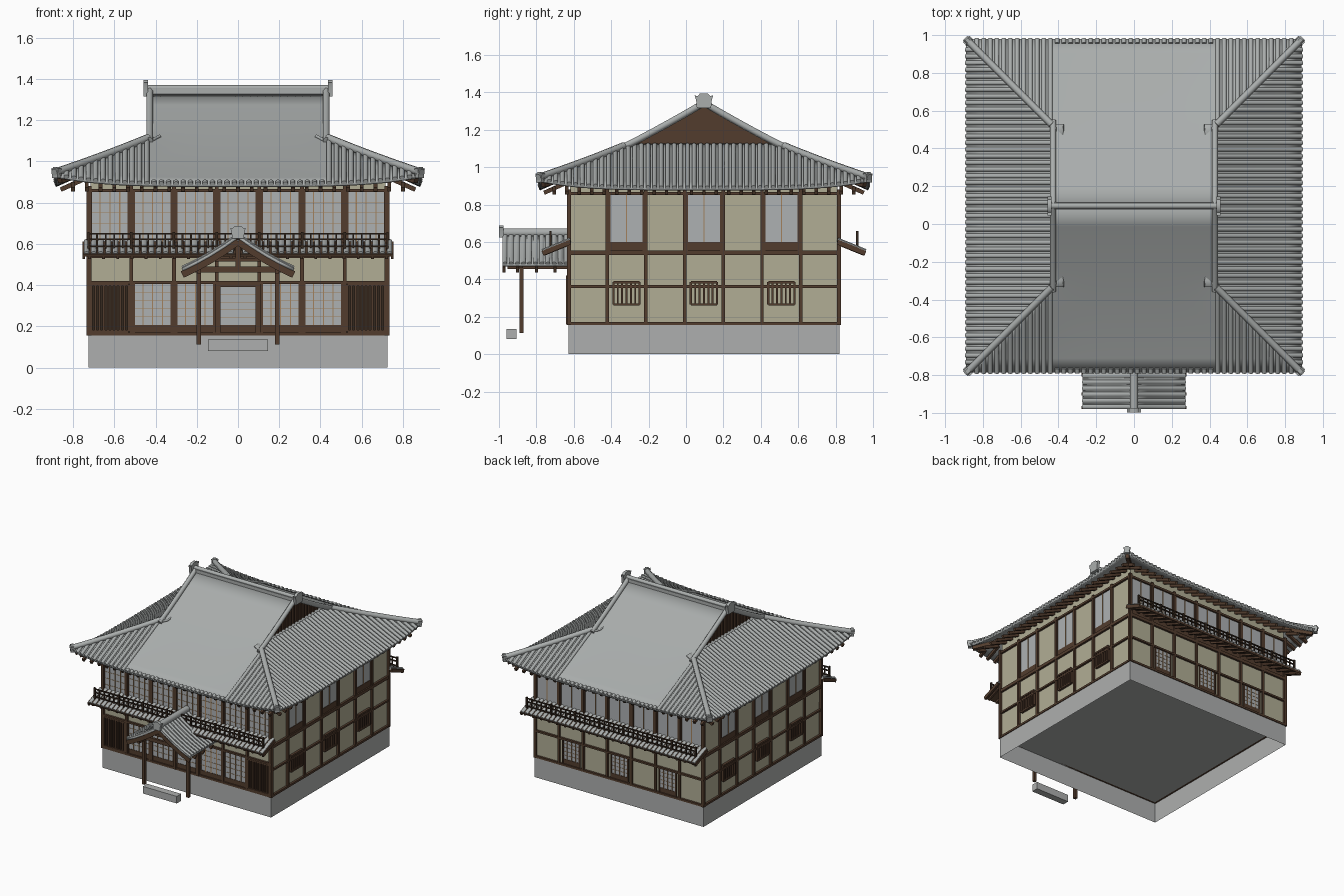
import bpy, bmesh, math
from mathutils import Vector

if "Cube" in bpy.data.objects:
    bpy.data.objects.remove(bpy.data.objects["Cube"])


def material(name, rgb):
    m = bpy.data.materials.new(name)
    m.use_nodes = True
    m.diffuse_color = (*rgb, 1)
    m.node_tree.nodes["Principled BSDF"].inputs["Base Color"].default_value = (*rgb, 1)
    return m


TILE = material("grey roof tile", (0.40, 0.42, 0.415))
STONE = material("grey stone", (0.42, 0.43, 0.425))
PLASTER = material("beige plaster", (0.44, 0.42, 0.30))
TIMBER = material("brown timber", (0.085, 0.046, 0.027))
DARK = material("dark timber", (0.035, 0.021, 0.013))
WOOD = material("light wood", (0.36, 0.22, 0.11))
GLASS = material("pale glass", (0.42, 0.44, 0.45))

CY = 0.096                   # centre of the house in y
HALF = (0.885, 0.88)         # roof half sizes in x and y
HIP = 0.45                   # run of the hipped part of the roof
WALL, BAY = 0.725, 0.207     # wall half size and bay width
BAYS = [(i - 3) * BAY for i in range(7)]
FRONT, BACK, SIDES = 0, 2, (1, 3)
parts = {}


def part(name, mat):
    if name not in parts:
        parts[name] = (bmesh.new(), mat)
    return parts[name][0]


def place(side, a, out, z):
    """Point at a along a wall, out from the centre; sides turn from the front."""
    x, y = ((a, -out), (out, a), (-a, out), (-out, -a))[side]
    return Vector((x, y + CY, z))


def box(name, mat, side, a, out, z):
    bm = part(name, mat)
    v = [bm.verts.new(place(side, p, q, r)) for p in a for q in out for r in z]
    for f in ((0, 1, 3, 2), (4, 6, 7, 5), (0, 4, 5, 1), (2, 3, 7, 6), (0, 2, 6, 4), (1, 5, 7, 3)):
        bm.faces.new([v[i] for i in f])


def sweep(name, mat, pts, w, h, n=8):
    """Capped tube of n sides along a path."""
    bm, rings = part(name, mat), []
    for i, p in enumerate(pts):
        t = (pts[min(i + 1, len(pts) - 1)] - pts[max(i - 1, 0)]).normalized()
        s = t.cross(Vector((0, 0, 1))).normalized()
        u = s.cross(t)
        k = 0.5 / math.cos(math.pi / n)
        angles = [math.pi * (2 * j + 1) / n for j in range(n)]
        rings.append([bm.verts.new(p + s * w * k * math.cos(c) + u * h * k * math.sin(c)) for c in angles])
    for r, q in zip(rings, rings[1:]):
        for j in range(n):
            bm.faces.new((r[j], r[(j + 1) % n], q[(j + 1) % n], q[j]))
    bm.faces.new(rings[0])
    bm.faces.new(rings[-1])


def sheet(name, mat, rows):
    bm = part(name, mat)
    grid = [[bm.verts.new(p) for p in r] for r in rows]
    for r, q in zip(grid, grid[1:]):
        for j in range(len(r) - 1):
            bm.faces.new((r[j], r[j + 1], q[j + 1], q[j]))


def finial(name, base, direction, w, h, depth):
    """Upright ornamental end tile with small horns."""
    bm = part(name, TILE)
    d = Vector(direction).normalized()
    s = d.cross(Vector((0, 0, 1)))
    half = ((0.38, 0), (0.42, 0.55), (0.5, 0.85), (0.34, 0.82), (0.2, 1))
    outline = list(half) + [(-x, z) for x, z in reversed(half)]
    loops = [[bm.verts.new(Vector(base) + s * x * w + Vector((0, 0, z * h)) + d * e * depth)
              for x, z in outline] for e in (-0.5, 0.5)]
    for j in range(len(outline)):
        k = (j + 1) % len(outline)
        bm.faces.new((loops[0][j], loops[0][k], loops[1][k], loops[1][j]))
    bm.faces.new(loops[0])
    bm.faces.new(loops[1])


def roof(side, a, d, dz=0.0, lifted=True):
    """Point on a main roof slope, d inward from the eave, corners swept up."""
    along, out = HALF[side % 2], HALF[1 - side % 2]
    z = 0.882 + 0.43 * d + 0.09 * d * d + dz
    if lifted and d < HIP:
        z += 0.045 * min(1, abs(a) / (along - d)) ** 4 * (1 - d / HIP)
    return place(side, a, out - d, z)


def spread(lo, hi, n):
    return [lo + (hi - lo) * i / n for i in range(n + 1)]


# Foundation, open underneath, and plaster walls
box("foundation", STONE, FRONT, (-WALL, WALL), (-WALL, WALL), (0, 0.155))
bm = part("foundation", STONE)
bm.faces.ensure_lookup_table()
bmesh.ops.delete(bm, geom=[f for f in bm.faces if f.calc_center_median().z < 0.01], context="FACES_ONLY")
box("walls", PLASTER, FRONT, (-0.715, 0.715), (-0.715, 0.715), (0.158, 0.945))

# Timber frame
for side in range(4):
    for i in range(8):
        a = (i - 3.5) * BAY
        box("posts", TIMBER, side, (a - 0.009, a + 0.009), (0.71, 0.73), (0.155, 0.88))
    low = 0.413 if side == FRONT else 0.362
    for z, h in ((0.163, 0.016), (low, 0.014), (0.543, 0.024), (0.858, 0.016)):
        box("beams", TIMBER, side, (-0.731, 0.731), (0.71, 0.731), (z - h / 2, z + h / 2))


def window(name, side, a, w, z0, z1, panel, uprights, rails):
    box(name + "_glass", GLASS, side, (a - w / 2, a + w / 2), (0.71, 0.718), (z0 + panel, z1))
    box(name + "_panel", TIMBER, side, (a - w / 2, a + w / 2), (0.71, 0.721), (z0, z0 + panel))
    for s in (-1, 1):
        e = a + s * (w / 2 - 0.004)
        box(name + "_frame", TIMBER, side, (e - 0.005, e + 0.005), (0.71, 0.725), (z0, z1))
    for i in range(1, uprights + 1):
        b = a - w / 2 + w * i / (uprights + 1)
        box(name + "_bars", WOOD, side, (b - 0.0025, b + 0.0025), (0.712, 0.723), (z0 + panel, z1))
    for i in range(1, rails + 1):
        z = z0 + panel + (z1 - z0 - panel) * i / (rails + 1)
        box(name + "_rails", WOOD, side, (a - w / 2, a + w / 2), (0.712, 0.72), (z - 0.0012, z + 0.0012))


def lattice(name, side, a, w, z0, z1, bars, mat):
    for s in (-1, 1):
        e = a + s * w / 2
        box(name, mat, side, (e - 0.006, e + 0.006), (0.71, 0.733), (z0, z1))
    for z in (z0, z1):
        box(name, mat, side, (a - w / 2, a + w / 2), (0.71, 0.733), (z - 0.006, z + 0.006))
    for b in spread(a - w / 2, a + w / 2, bars + 1)[1:-1]:
        box(name, mat, side, (b - 0.005, b + 0.005), (0.71, 0.73), (z0, z1))


# Windows and lattices
for i, a in enumerate(BAYS):
    window("upper_front_window", FRONT, a, 0.19, 0.555, 0.85, 0.045, 3, 4)
    window("upper_back_window", BACK, a, 0.19, 0.555, 0.85, 0.045, 1, 0)
    if i in (0, 6):
        box("lattice_backing", DARK, FRONT, (a - 0.095, a + 0.095), (0.71, 0.719), (0.171, 0.406))
        lattice("front_lattice", FRONT, a, 0.18, 0.175, 0.402, 8, TIMBER)
    elif i != 3:
        window("lower_front_window", FRONT, a, 0.19, 0.171, 0.406, 0.035, 3, 4)
    if i in (1, 3, 5):
        window("lower_back_window", BACK, a, 0.15, 0.171, 0.355, 0.035, 3, 4)
        for side in SIDES:
            window("side_window", side, a, 0.19, 0.555, 0.85, 0.045, 1, 0)
            lattice("side_lattice", side, a, 0.14, 0.265, 0.385, 5, TIMBER)

# Entrance door
window("door", FRONT, 0, 0.19, 0.171, 0.39, 0.035, 0, 4)
for s in (-1, 1):
    box("door_frame", TIMBER, FRONT, (s * 0.098 - 0.012, s * 0.098 + 0.012), (0.71, 0.738), (0.16, 0.42))
box("door_frame", TIMBER, FRONT, (-0.11, 0.11), (0.71, 0.738), (0.39, 0.42))

# Main roof slopes, rafters and tile rolls
for side in range(4):
    half = HALF[side % 2]
    hipped = side % 2 == 1
    ds = spread(0, HIP, 6) + ([0.51] if hipped else spread(HIP, 0.88, 4)[1:])
    sheet("roof_slopes", TILE, [[roof(side, u * max(half - d, half - HIP), d) for u in spread(-1, 1, 24)]
                                for d in ds])
    for a in spread(-half + 0.018, half - 0.018, 49):
        run = min(half - abs(a), HIP + 0.03)
        if not hipped and abs(a) < 0.44:
            run = 0.02
        sweep("tile_rolls", TILE, [roof(side, a, d, 0.009) for d in spread(-0.004, run, 6)], 0.024, 0.024)
    for a in spread(-0.8, 0.8, 24):
        if half - abs(a) > 0.05:
            end = min(0.18, half - abs(a))
            sweep("rafters", TIMBER, [roof(side, a, d, -0.03, False) for d in (0.025, end)], 0.018, 0.022, 4)
    # Hip ridge and rafter at the right-hand corner of each slope
    hip = spread(-0.006, HIP, 8)
    sweep("hip_ridges", TILE, [roof(side, half - d, d, 0.02) for d in hip], 0.036, 0.036)
    sweep("hip_rafters", TIMBER, [roof(side, half - d, d, -0.025) for d in spread(0.02, 0.2, 3)], 0.028, 0.03, 4)
    tip = roof(side, half - 0.004, 0.004)
    finial("corner_finials", tip - Vector((0, 0, 0.01)), (tip.x, tip.y - CY, 0), 0.05, 0.055, 0.022)

# Verge ridges, gables and main ridge
for s in (-1, 1):
    for side in (FRONT, BACK):
        sweep("verge_ridges", TILE, [roof(side, s * 0.428, d, 0.014) for d in spread(HIP - 0.02, 0.875, 5)],
              0.032, 0.034)
    g = part("gable_walls", TIMBER)
    g.faces.new([g.verts.new((s * 0.385, CY + y, z)) for y, z in ((-0.44, 1.09), (0.44, 1.09), (0, 1.325))])
    for y in spread(-0.36, 0.36, 18):
        top = 1.315 - abs(y) * 0.53
        box("gable_battens", TIMBER, 1, (y - 0.006, y + 0.006), (s * 0.384, s * 0.391), (1.085, top))
    finial("ridge_finials", (s * 0.448, CY, 1.315), (s, 0, 0), 0.1, 0.08, 0.022)
box("main_ridge", TILE, FRONT, (-0.44, 0.44), (-0.02, 0.02), (1.315, 1.352))
sweep("main_ridge_cap", TILE, [Vector((x, CY, 1.355)) for x in (-0.445, 0.445)], 0.03, 0.028)

# Pent roofs with balcony railings, front and back
for side in (FRONT, BACK):
    def pent(a, t, dz=0.0):
        return place(side, a, 0.715 + 0.148 * t, 0.605 - 0.06 * t + dz)
    sheet("pent_roofs", TIMBER, [[pent(a, t) for a in (-0.75, 0.75)] for t in (0, 1)])
    for a in spread(-0.735, 0.735, 42):
        sweep("pent_tiles", TILE, [pent(a, t, 0.008) for t in (0, 1.01)], 0.026, 0.02)
    for a in spread(-0.72, 0.72, 21):
        sweep("pent_rafters", TIMBER, [pent(a, t, -0.014) for t in (0, 0.94)], 0.014, 0.016, 4)
    for a in (-0.748, 0.748):
        sweep("pent_ends", TIMBER, [pent(a, t, -0.006) for t in (0, 1)], 0.014, 0.026, 4)
    for z in (0.588, 0.622, 0.648):
        box("balcony_rails", DARK, side, (-0.73, 0.73), (0.816, 0.825), (z - 0.004, z + 0.004))
    for a in spread(-0.725, 0.725, 35):
        box("balusters", DARK, side, (a - 0.004, a + 0.004), (0.817, 0.824), (0.565, 0.648))
    for a in spread(-0.725, 0.725, 7):
        box("balcony_posts", DARK, side, (a - 0.006, a + 0.006), (0.814, 0.827), (0.56, 0.658))

# Entrance porch: roof, bargeboards, posts, beams and step
for s in (-1, 1):
    def slope(t, y, dz=0.0):
        return Vector((s * 0.27 * t, y, 0.635 - 0.2 * t + 0.04 * t * t + dz))
    ts = spread(0, 1, 4)
    sheet("porch_roof", TILE, [[slope(t, y) for y in (-0.98, -0.625)] for t in ts])
    for y in spread(-0.968, -0.64, 10):
        sweep("porch_tiles", TILE, [slope(t, y, 0.008) for t in ts], 0.024, 0.02)
    for y in (-0.972, -0.9, -0.8, -0.7):
        sweep("porch_bargeboards", TIMBER, [slope(t, y, -0.024) for t in ts], 0.016, 0.034, 4)
    box("porch_posts", TIMBER, FRONT, (s * 0.19 - 0.011, s * 0.19 + 0.011), (0.965, 0.987), (0.112, 0.47))
    box("porch_beams", TIMBER, FRONT, (s * 0.19 - 0.01, s * 0.19 + 0.01), (0.72, 1.05), (0.455, 0.48))
box("porch_beams", TIMBER, FRONT, (-0.22, 0.22), (0.967, 0.985), (0.462, 0.49))
box("porch_beams", TIMBER, FRONT, (-0.14, 0.14), (0.97, 0.982), (0.515, 0.53))
box("porch_king_post", TIMBER, FRONT, (-0.012, 0.012), (0.968, 0.984), (0.485, 0.615))
sweep("porch_ridge", TILE, [Vector((0, y, 0.65)) for y in (-0.985, -0.625)], 0.044, 0.046)
finial("porch_finial", (0, -0.987, 0.625), (0, -1, 0), 0.075, 0.062, 0.024)
box("step_stone", STONE, FRONT, (-0.145, 0.145), (1.002, 1.055), (0.08, 0.135))

# Turn the collected geometry into objects
for name, (bm, mat) in parts.items():
    bmesh.ops.recalc_face_normals(bm, faces=bm.faces[:])
    mesh = bpy.data.meshes.new(name)
    bm.to_mesh(mesh)
    bm.free()
    mesh.materials.append(mat)
    obj = bpy.data.objects.new(name, mesh)
    bpy.context.collection.objects.link(obj)
    if name in ("roof_slopes", "pent_roofs", "porch_roof"):
        shell = obj.modifiers.new("thickness", "SOLIDIFY")
        shell.thickness, shell.offset = 0.014, 0
    if mat == TILE:
        bpy.ops.object.select_all(action="DESELECT")
        obj.select_set(True)
        bpy.context.view_layer.objects.active = obj
        bpy.ops.object.shade_smooth_by_angle(angle=math.radians(50))
